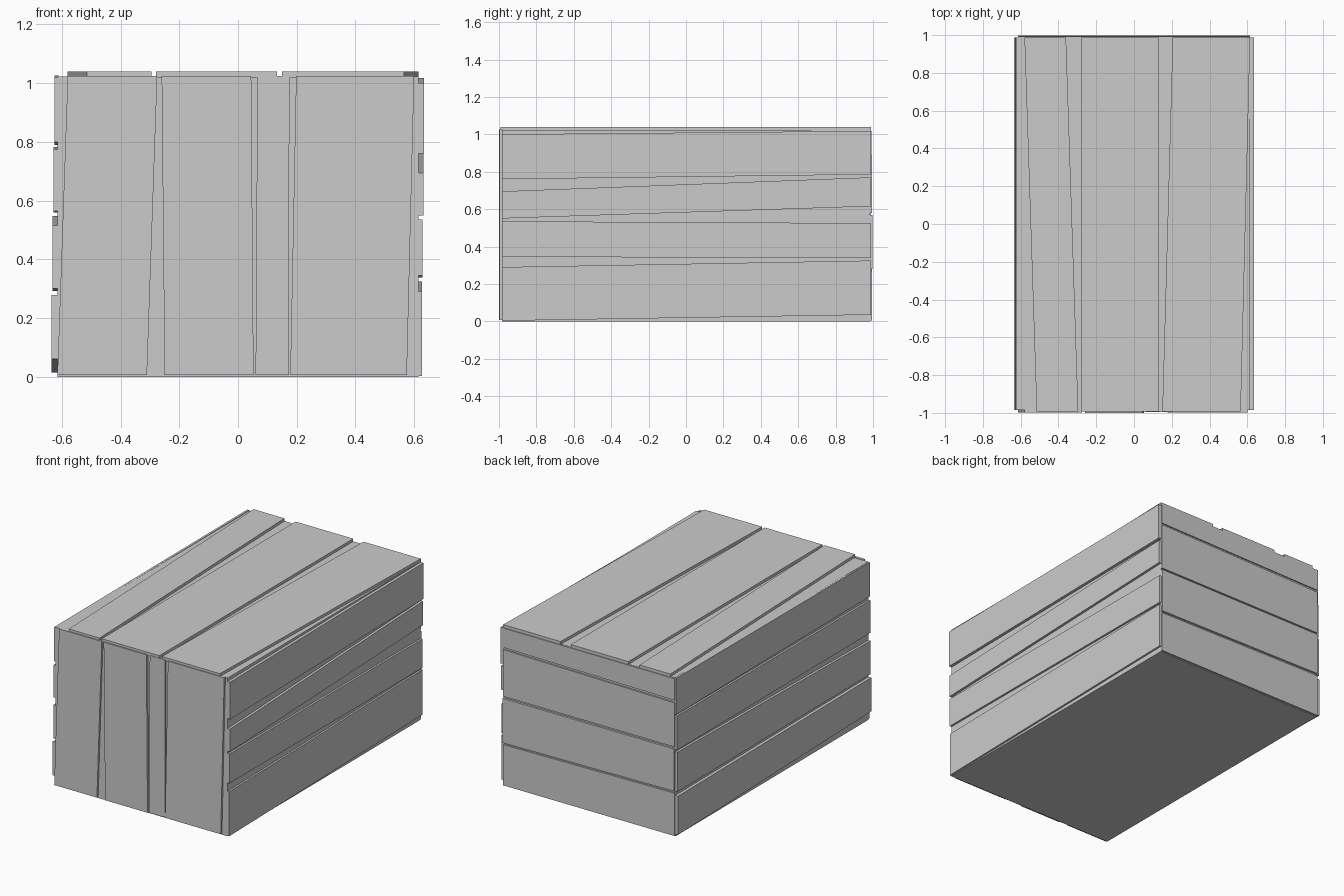
import bpy, bmesh
from mathutils import Vector

if "Cube" in bpy.data.objects:
    bpy.data.objects.remove(bpy.data.objects["Cube"])

HX, HY, H = 0.615, 0.985, 1.022   # core half width, half depth, height
EMBED = 0.004                     # how far boards sink into the core


def mesh_object(name, bm):
    bmesh.ops.recalc_face_normals(bm, faces=bm.faces)
    mesh = bpy.data.meshes.new(name)
    bm.to_mesh(mesh)
    bm.free()
    obj = bpy.data.objects.new(name, mesh)
    bpy.context.collection.objects.link(obj)
    return obj


def board(name, quad, place, thick):
    """Tapered board: quad of (u, v) corners, place maps (u, v, depth) to space."""
    bm = bmesh.new()
    inner = [bm.verts.new(place(u, v, -EMBED)) for u, v in quad]
    outer = [bm.verts.new(place(u, v, thick)) for u, v in quad]
    bm.faces.new(inner)
    bm.faces.new(outer)
    for i in range(4):
        j = (i + 1) % 4
        bm.faces.new((inner[i], inner[j], outer[j], outer[i]))
    return mesh_object(name, bm)


def boards(name, rows, a, b, place):
    """Each row: low/high edge at end a, low/high edge at end b, thickness."""
    for i, (la, ha, lb, hb, t) in enumerate(rows, 1):
        board(f"{name}_{i}", [(a, la), (b, lb), (b, hb), (a, ha)], place, t)


# crate core
bm = bmesh.new()
bmesh.ops.create_cube(bm, size=1)
for v in bm.verts:
    v.co = Vector((v.co.x * 2 * HX, v.co.y * 2 * HY, (v.co.z + 0.5) * H))
mesh_object("crate_core", bm)

# upright boards on the front
boards("front_board", [
    (-0.615, -0.31, -0.58, -0.275, 0.013),
    (-0.25, 0.053, -0.26, 0.045, 0.015),
    (0.06, 0.173, 0.066, 0.175, 0.010),
    (0.178, 0.575, 0.198, 0.60, 0.013),
], 0.007, 1.025, lambda u, v, d: (v, -HY - d, u))

# lengthwise boards on the lid
boards("top_board", [
    (-0.515, -0.295, -0.58, -0.36, 0.018),
    (-0.28, 0.132, -0.28, 0.132, 0.018),
    (0.15, 0.565, 0.205, 0.615, 0.018),
], -0.992, 0.988, lambda u, v, d: (v, u, H + d))

# lengthwise boards on the right side
boards("right_board", [
    (0.003, 0.29, 0.035, 0.325, 0.012),
    (0.345, 0.535, 0.338, 0.525, 0.013),
    (0.55, 0.695, 0.615, 0.77, 0.016),
    (0.76, 1.0, 0.785, 1.018, 0.019),
], -0.985, 0.988, lambda u, v, d: (HX + d, u, v))

# lengthwise boards on the left side
boards("left_board", [
    (0.06, 0.278, 0.015, 0.265, 0.020),
    (0.30, 0.515, 0.292, 0.548, 0.016),
    (0.565, 0.775, 0.56, 0.782, 0.013),
    (0.80, 1.02, 0.79, 1.026, 0.010),
], -0.985, 0.988, lambda u, v, d: (-HX - d, u, v))

# crosswise boards on the back
boards("back_board", [
    (0.005, 0.282, 0.005, 0.268, 0.010),
    (0.295, 0.568, 0.28, 0.568, 0.013),
    (0.58, 0.865, 0.58, 0.882, 0.010),
    (0.88, 1.02, 0.895, 1.02, 0.008),
], -0.613, 0.613, lambda u, v, d: (u, HY + d, v))
